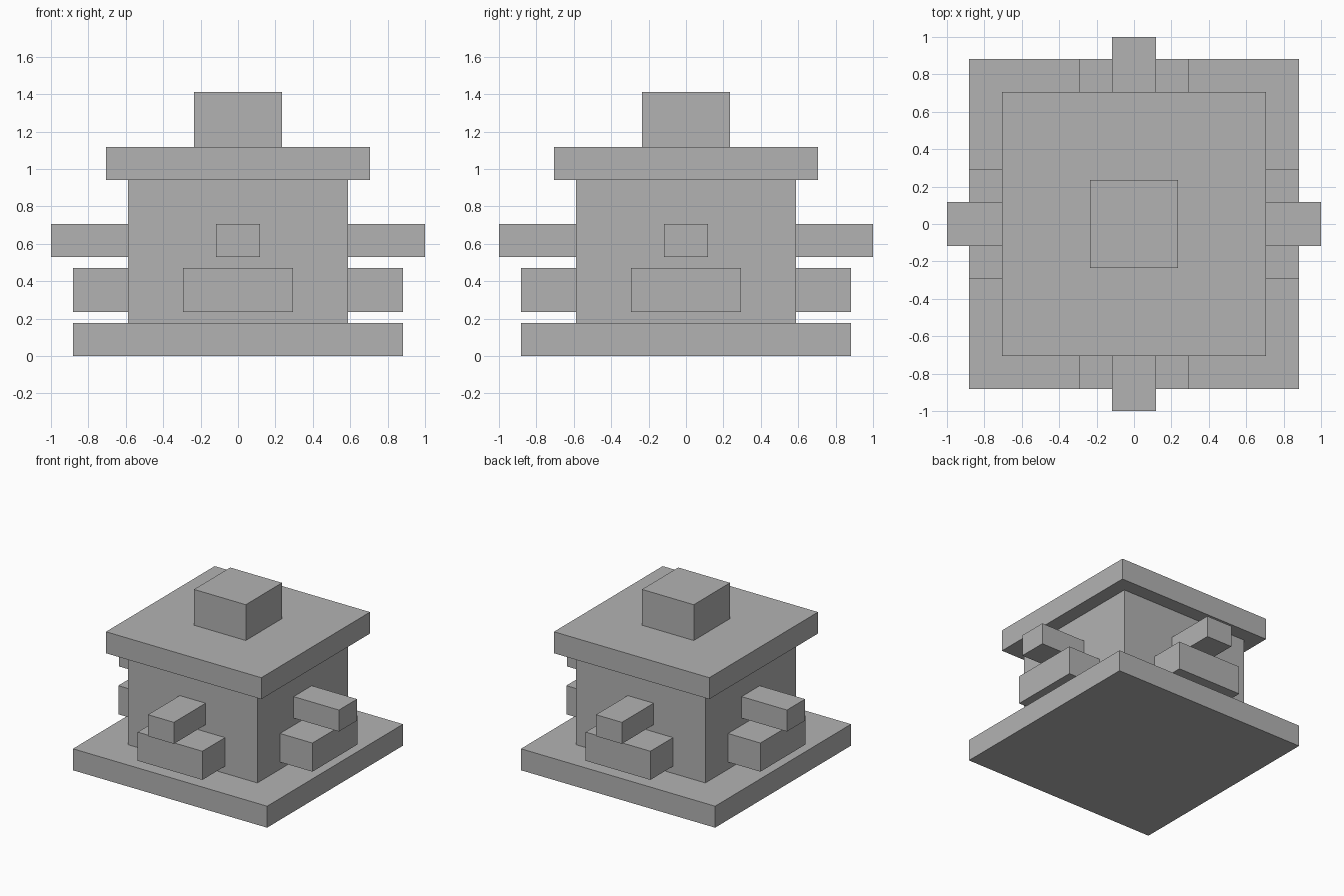
import bpy
from math import pi
from mathutils import Matrix

default = bpy.data.objects.get("Cube")
if default:
    bpy.data.objects.remove(default, do_unlink=True)

U = 1 / 17  # module: every size is a whole number of these units

grey = bpy.data.materials.new("plain grey")
grey.use_nodes = True
colour = (0.45, 0.45, 0.45, 1)
grey.diffuse_color = colour
grey.node_tree.nodes["Principled BSDF"].inputs["Base Color"].default_value = colour


def block(name, x, y, z, turn=0):
    """Box spanning the (low, high) module ranges, turned about the z axis."""
    bpy.ops.mesh.primitive_cube_add(size=1)
    ob = bpy.context.object
    ob.name = ob.data.name = name
    spans = (x, y, z)
    size = Matrix.Diagonal([(hi - lo) * U for lo, hi in spans] + [1])
    place = Matrix.Translation([(hi + lo) / 2 * U for lo, hi in spans])
    ob.data.transform(Matrix.Rotation(turn, 4, "Z") @ place @ size)
    ob.data.materials.append(grey)
    return ob


def square_block(name, half, z):
    return block(name, (-half, half), (-half, half), z)


# Central stack
square_block("base_slab", 15, (0, 3))
square_block("body", 10, (3, 16))
square_block("roof_slab", 12, (16, 19))
square_block("roof_cap", 4, (19, 24))

# A wide ledge and a narrow beam project from each wall
for i, side in enumerate(("front", "left", "back", "right")):
    turn = i * pi / 2
    block(side + "_ledge", (-5, 5), (-15, -10), (4, 8), turn)
    block(side + "_beam", (-2, 2), (-17, -10), (9, 12), turn)
